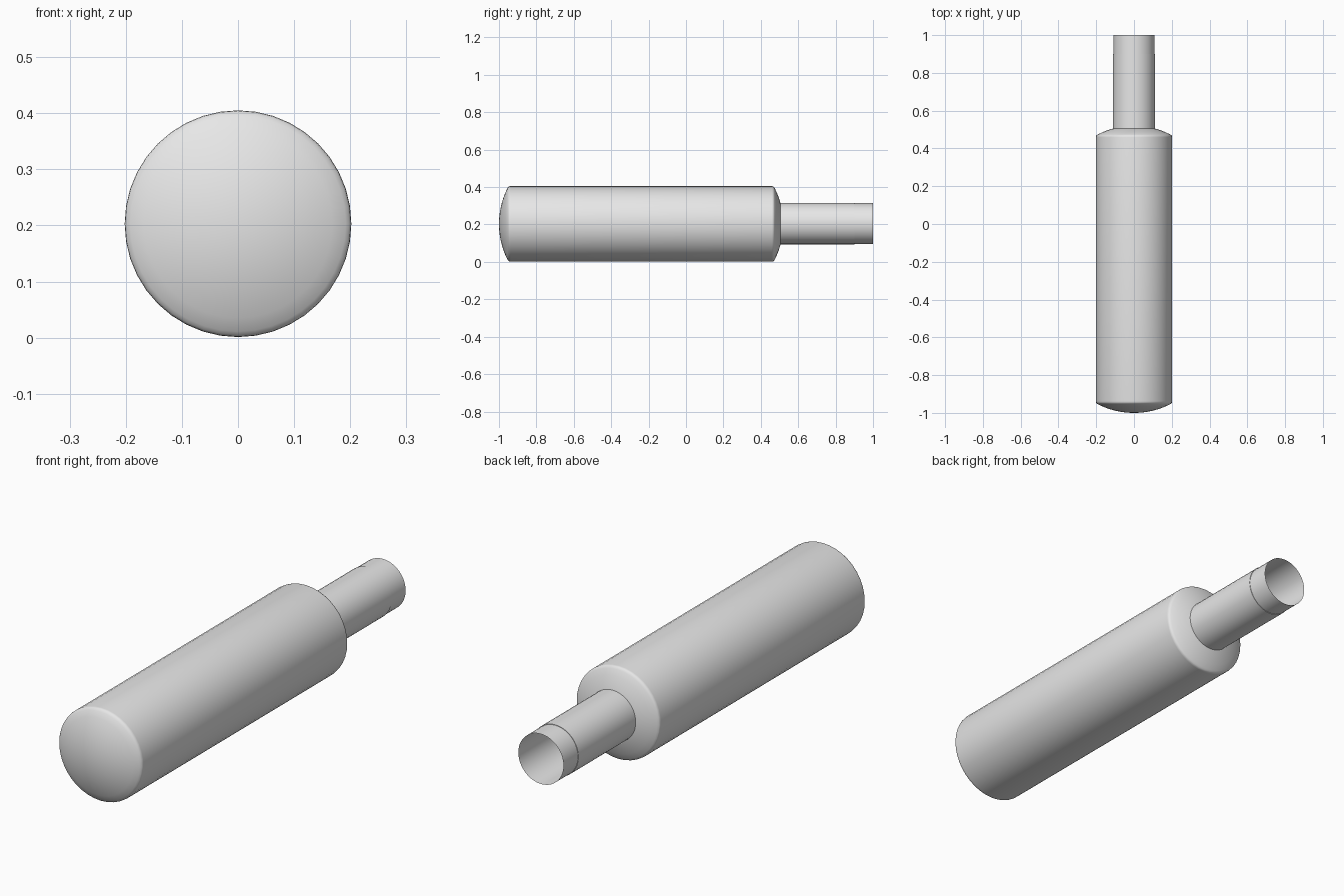
import bpy, bmesh, math

if "Cube" in bpy.data.objects:
    bpy.data.objects.remove(bpy.data.objects["Cube"])

CENTRE_Z = 0.203
SIDES = 40

metal = bpy.data.materials.new("light grey")
metal.diffuse_color = (0.8, 0.8, 0.8, 1)
metal.use_nodes = True
metal.node_tree.nodes["Principled BSDF"].inputs["Base Color"].default_value = metal.diffuse_color


def lathe(name, profile, z=CENTRE_Z):
    """Spin (radius, y) points around the long y axis."""
    bm = bmesh.new()
    verts = [bm.verts.new((r, y, 0)) for r, y in profile]
    edges = [bm.edges.new(pair) for pair in zip(verts, verts[1:])]
    bmesh.ops.spin(bm, geom=verts + edges, cent=(0, 0, 0), axis=(0, 1, 0),
                   angle=2 * math.pi, steps=SIDES, use_duplicate=False)
    bmesh.ops.remove_doubles(bm, verts=bm.verts, dist=1e-5)
    bmesh.ops.recalc_face_normals(bm, faces=bm.faces)
    mesh = bpy.data.meshes.new(name)
    bm.to_mesh(mesh)
    bm.free()
    obj = bpy.data.objects.new(name, mesh)
    obj.location.z = z
    mesh.materials.append(metal)
    bpy.context.collection.objects.link(obj)
    bpy.ops.object.select_all(action='DESELECT')
    obj.select_set(True)
    bpy.context.view_layer.objects.active = obj
    bpy.ops.object.shade_smooth_by_angle(angle=math.radians(40))
    return obj


def dome(apex, direction, rim=0.192, curve=0.425, steps=8):
    """Shallow spherical cap, from its apex out to the rim."""
    pts = []
    for i in range(steps + 1):
        r = rim * i / steps
        pts.append((r, apex + direction * (curve - math.sqrt(curve**2 - r**2))))
    return pts


# Main body: cylinder with shallow domed ends and softly rounded rims
front = dome(-1.0, 1)
back = dome(0.52, -1)
profile = (front + [(0.198, -0.949), (0.201, -0.945), (0.202, -0.938)]
           + [(0.202, 0.459), (0.201, 0.466), (0.198, 0.470)] + back[::-1])
lathe("body", profile)

# Neck: open thin tube with a slightly wider sleeve that stops short of the tip
lathe("neck_tube", [(0.109, 0.49), (0.109, 1.0)], z=0.205)
lathe("neck_sleeve", [(0.111, 0.49), (0.111, 0.9), (0.109, 0.9)], z=0.205)
